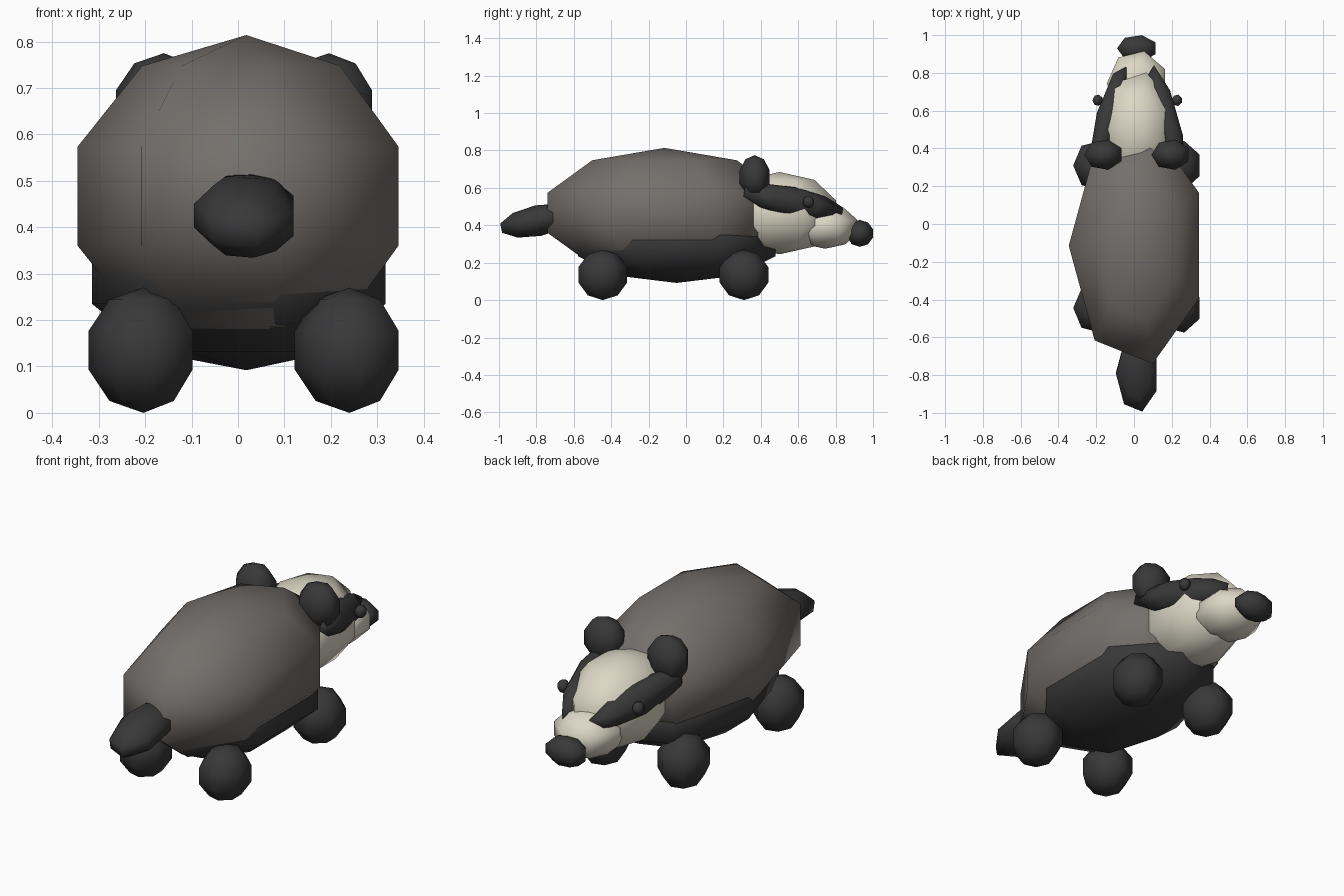
import bpy, bmesh, math
from mathutils import Matrix, Euler

cube = bpy.data.objects.get("Cube")
if cube:
    bpy.data.objects.remove(cube, do_unlink=True)

MID = 0.018  # symmetry plane; seven-sided parts are uneven about it


def make_material(name, r, g, b):
    mat = bpy.data.materials.new(name)
    mat.use_nodes = True
    mat.diffuse_color = (r, g, b, 1)
    mat.node_tree.nodes["Principled BSDF"].inputs["Base Color"].default_value = (r, g, b, 1)
    return mat


grey = make_material("warm_grey_fur", 0.175, 0.16, 0.147)
dark = make_material("dark_fur", 0.04, 0.04, 0.04)
cream = make_material("cream_fur", 0.72, 0.68, 0.56)


def blob(name, mat, centre, radii, pitch=0, yaw=0):
    """Seven-sided, five-ring smooth ellipsoid with a corner towards -x."""
    bm = bmesh.new()
    bmesh.ops.create_uvsphere(bm, u_segments=7, v_segments=5, radius=1)
    corner = next(v.co for v in bm.verts if math.hypot(v.co.x, v.co.y) > 0.1)
    turn = Matrix.Rotation(math.pi - math.atan2(corner.y, corner.x), 4, "Z")
    x, y, z = centre
    place = Matrix.LocRotScale((x + MID, y, z), Euler((pitch, 0, yaw)), radii)
    bm.transform(place @ turn)
    bmesh.ops.recalc_face_normals(bm, faces=bm.faces)
    for face in bm.faces:
        face.smooth = True
    mesh = bpy.data.meshes.new(name)
    bm.to_mesh(mesh)
    bm.free()
    mesh.materials.append(mat)
    obj = bpy.data.objects.new(name, mesh)
    bpy.context.collection.objects.link(obj)
    return obj


# Trunk and tail
blob("body", grey, (0, -0.115, 0.467), (0.382, 0.674, 0.347))
blob("belly", dark, (0, -0.05, 0.299), (0.35, 0.57, 0.207))
blob("tail", dark, (0, -0.79, 0.425), (0.119, 0.218, 0.083), pitch=0.2)

# Head
blob("head", cream, (0, 0.5, 0.465), (0.225, 0.326, 0.22))
blob("snout", cream, (0, 0.744, 0.393), (0.17, 0.185, 0.118))
blob("nose", dark, (0, 0.93, 0.357), (0.113, 0.075, 0.072))

# Paired parts
for side, label in ((1, "left"), (-1, "right")):
    blob(f"{label}_front_leg", dark, (side * 0.222, 0.31, 0.135), (0.124, 0.14, 0.135))
    blob(f"{label}_back_leg", dark, (side * 0.222, -0.445, 0.135), (0.124, 0.14, 0.135))
    blob(f"{label}_ear", dark, (side * 0.178, 0.367, 0.66), (0.108, 0.086, 0.115))
    blob(f"{label}_face_stripe", dark, (side * 0.15, 0.57, 0.525),
         (0.07, 0.3, 0.08), pitch=-0.2, yaw=side * 0.28)
    blob(f"{label}_eye", dark, (side * 0.21, 0.655, 0.525), (0.029, 0.032, 0.032))
